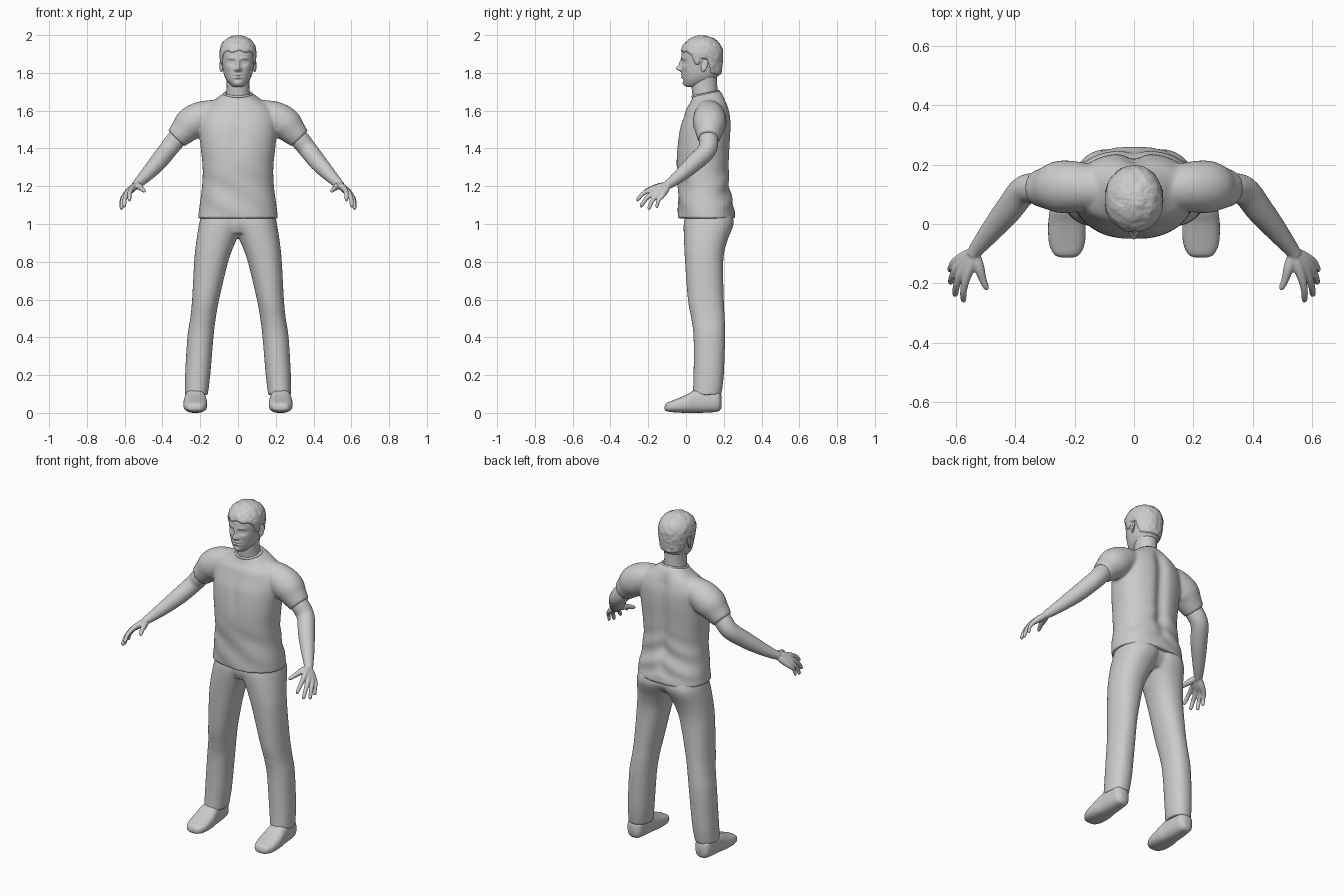
import bpy, bmesh, math
from mathutils import Vector, noise

if "Cube" in bpy.data.objects:
    bpy.data.objects.remove(bpy.data.objects["Cube"])


def spline(pts, k=6):
    """Catmull-Rom interpolation of equal-length tuples."""
    p = [pts[0]] + list(pts) + [pts[-1]]
    out = []
    for i in range(1, len(p) - 2):
        for s in range(k):
            t = s / k
            out.append([0.5 * (2 * b + (c - a) * t + (2 * a - 5 * b + 4 * c - d) * t * t
                        + (3 * b - a - 3 * c + d) * t ** 3)
                        for a, b, c, d in zip(p[i - 1], p[i], p[i + 1], p[i + 2])])
    return out + [list(pts[-1])]


def ring(c, a, b, n, p=2.0):
    """Superellipse ring round c with half axes a and b."""
    out = []
    for i in range(n):
        t = 2 * math.pi * i / n
        u, v = math.cos(t), math.sin(t)
        out.append(c + a * math.copysign(abs(u) ** (2 / p), u) + b * math.copysign(abs(v) ** (2 / p), v))
    return out


def loft(bm, rings):
    vs = [[bm.verts.new(q) for q in r] for r in rings]
    n = len(vs[0])
    for r, s in zip(vs, vs[1:]):
        for i in range(n):
            bm.faces.new((r[i], r[(i + 1) % n], s[(i + 1) % n], s[i]))
    bm.faces.new(vs[0][::-1])
    bm.faces.new(vs[-1])


def column(bm, sections, n=64, p=2.3, k=6):
    """Upright loft from (z, x0, x1, y_front, y_back)."""
    loft(bm, [ring(Vector(((x0 + x1) / 2, (f + b) / 2, z)), Vector(((x1 - x0) / 2, 0, 0)),
                   Vector((0, (b - f) / 2, 0)), n, p) for z, x0, x1, f, b in spline(sections, k)])


def tube(bm, path, side=1, n=20):
    """Round loft along (x, y, z, radius)."""
    pts = spline(path, 5)
    cs = [Vector((side * x, y, z)) for x, y, z, r in pts]
    rings = []
    for i, c in enumerate(cs):
        q = (cs[min(i + 1, len(cs) - 1)] - cs[max(i - 1, 0)]).to_track_quat('Z', 'Y')
        r = pts[i][3]
        rings.append(ring(c, q @ Vector((r, 0, 0)), q @ Vector((0, r, 0)), n))
    loft(bm, rings)


def finish(name, bm, voxel=0, smooth=0):
    bmesh.ops.recalc_face_normals(bm, faces=bm.faces)
    for f in bm.faces:
        f.smooth = True
    me = bpy.data.meshes.new(name)
    bm.to_mesh(me)
    bm.free()
    ob = bpy.data.objects.new(name, me)
    bpy.context.collection.objects.link(ob)
    if voxel:
        m = ob.modifiers.new("fuse", 'REMESH')
        m.mode, m.voxel_size, m.use_smooth_shade = 'VOXEL', voxel, True
    if smooth:
        m = ob.modifiers.new("soften", 'SMOOTH')
        m.factor, m.iterations = 0.5, smooth
    return ob


def gauss(x, s):
    return math.exp(-(x / s) ** 2)


def step(a, b, x):
    t = min(1, max(0, (x - a) / (b - a)))
    return t * t * (3 - 2 * t)


# shirt: torso plus sleeves, with spine groove, chest and waist folds
bm = bmesh.new()
torso = [(1.03, .212, -.04, .262), (1.1, .203, -.042, .252), (1.2, .19, -.042, .235), (1.3, .187, -.05, .232),
         (1.4, .197, -.048, .235), (1.5, .205, -.035, .24), (1.57, .2, -.012, .238), (1.62, .175, .005, .225),
         (1.66, .115, .025, .2), (1.69, .075, .035, .178)]
column(bm, [(z, -w, w, f, b) for z, w, f, b in torso], n=96)
for v in bm.verts:
    x, y, z = v.co
    if y > .1:
        v.co.y -= .022 * gauss(x, .035) * step(1.08, 1.25, z) * step(1.68, 1.6, z)
        v.co.y += .005 * math.sin(z * 55 + abs(x) * 25) * step(1.4, 1.15, z) * step(1.04, 1.1, z)
    else:
        v.co.y += .008 * gauss(x, .03) * gauss(z - 1.47, .1)
        v.co.y += .003 * math.sin(z * 40 + x * 25) * step(1.35, 1.2, z)
    v.co.z += .2 * (y - .1) * step(1.6, 1.68, z)
for s in (-1, 1):
    tube(bm, [(.1, .12, 1.59, .07), (.19, .125, 1.565, .085), (.25, .125, 1.53, .088),
              (.29, .122, 1.49, .073), (.328, .12, 1.452, .059)], s, 32)
finish("shirt", bm, .008, 4)

# neckband
bpy.ops.mesh.primitive_torus_add(major_segments=48, minor_segments=10, major_radius=.072, minor_radius=.007,
                                 location=(0, .104, 1.688), rotation=(math.atan(.2), 0, 0))
band = bpy.context.object
band.name = "neckband"
band.scale = (1, .97, 1)
bpy.ops.object.shade_smooth()

# trousers
bm = bmesh.new()
leg = [(.095, .16, .281, .035, .187), (.2, .147, .28, .04, .2), (.4, .13, .268, .04, .207),
       (.5, .118, .253, .028, .205), (.6, .1, .243, .01, .2), (.8, .052, .232, -.005, .197),
       (.9, .015, .222, -.01, .215), (1., -.03, .206, -.012, .252), (1.06, -.04, .19, 0, .24)]
for s in (-1, 1):
    column(bm, [(z, s * a, s * b, f, k) for z, a, b, f, k in leg], n=48, p=2.2)
column(bm, [(.95, -.1, .1, .01, .2), (1., -.15, .15, -.006, .235), (1.06, -.16, .16, 0, .235)])
finish("trousers", bm, .008, 4)

# shoes
shoe = [(-.113, .018, .018, .035), (-.103, .042, .009, .052), (-.065, .06, .003, .068), (0, .063, 0, .095),
        (.05, .057, 0, .122), (.12, .051, .002, .13), (.17, .044, .008, .12), (.187, .022, .025, .09)]
for s, side in ((-1, "right"), (1, "left")):
    bm = bmesh.new()
    loft(bm, [ring(Vector((s * .226, y, (a + b) / 2)), Vector((w, 0, 0)), Vector((0, 0, (b - a) / 2)), 36, 2.6)
              for y, w, a, b in spline(shoe)])
    finish(side + "_shoe", bm)

# arms and hands: tubes fused into one skin
arm = [(.28, .122, 1.5, .045), (.325, .12, 1.45, .051), (.372, .112, 1.392, .049), (.425, .045, 1.325, .046),
       (.48, -.022, 1.265, .037), (.525, -.078, 1.22, .027), (.545, -.105, 1.203, .022)]
fingers = [((.566, -.185, 1.183), (.575, -.262, 1.125), .0115), ((.585, -.17, 1.166), (.604, -.242, 1.092), .012),
           ((.598, -.15, 1.155), (.619, -.2, 1.078), .0115), ((.604, -.127, 1.147), (.622, -.157, 1.087), .010)]
for s, side in ((-1, "right"), (1, "left")):
    bm = bmesh.new()
    tube(bm, arm, s, 28)
    for knuckle, tip, r in fingers:
        k, t = Vector(knuckle), Vector(tip)
        mid = k.lerp(t, .5) + Vector((.004, -.004, .006))
        tube(bm, [(.535, -.092, 1.21, .016), (*k.lerp(Vector((.535, -.092, 1.21)), .5), .019), (*k, r + .003),
                  (*mid, r), (*k.lerp(t, .92), r * .85), (*t, r * .4)], s, 12)
    tube(bm, [(.535, -.1, 1.208, .016), (.522, -.145, 1.198, .018), (.51, -.185, 1.187, .013),
              (.498, -.213, 1.176, .010), (.494, -.222, 1.173, .005)], s, 12)
    finish(side + "_arm", bm, .004, 3)

# neck
bm = bmesh.new()
column(bm, [(1.64, -.075, .075, .04, .175), (1.69, -.062, .062, .033, .168), (1.74, -.06, .06, .03, .165),
            (1.8, -.062, .062, .04, .165)], n=40, p=2)
finish("neck", bm)

# head: skull loft with features pushed out of or into the face
skull = [(1.725, .022, .005, .06), (1.735, .038, -.008, .1), (1.76, .06, -.016, .145), (1.79, .074, -.02, .175),
         (1.83, .082, -.022, .183), (1.87, .087, -.024, .187), (1.91, .089, -.022, .187), (1.945, .08, -.006, .175),
         (1.97, .06, .02, .15), (1.985, .032, .05, .115), (1.99, .012, .07, .095)]
# (x, z, x size, z size, forward push)
features = [(0, 1.822, .012, .013, .026), (0, 1.845, .009, .024, .014), (.013, 1.816, .008, .008, .009),
            (.034, 1.855, .02, .013, -.012), (.034, 1.855, .012, .007, .007), (.034, 1.877, .022, .007, .005),
            (0, 1.791, .022, .005, .008), (0, 1.776, .018, .006, .008), (0, 1.784, .024, .0025, -.004),
            (0, 1.764, .02, .005, -.003), (0, 1.742, .018, .011, .006), (.05, 1.83, .02, .02, .004)]


def skull_mesh():
    b = bmesh.new()
    column(b, [(z, -w, w, f, k) for z, w, f, k in skull], n=128, p=2.15, k=9)
    bmesh.ops.recalc_face_normals(b, faces=b.faces)
    b.normal_update()
    return b


bm = skull_mesh()
for v in bm.verts:
    x, y, z = v.co
    if y < .06:
        v.co.y -= step(.06, .01, y) * sum(d * gauss(abs(x) - fx, sx) * gauss(z - fz, sz)
                                          for fx, fz, sx, sz, d in features)
finish("head", bm)

# hair: swollen skull copy kept above a hairline that runs from fringe to nape
hairline = [(-.1, 1.918), (0, 1.913), (.03, 1.89), (.05, 1.845), (.068, 1.845), (.082, 1.878), (.115, 1.872),
            (.132, 1.8), (.3, 1.765)]


def above(co):
    for (y0, z0), (y1, z1) in zip(hairline, hairline[1:]):
        if co.y <= y1:
            line = z0 + (z1 - z0) * (co.y - y0) / (y1 - y0)
            break
    return co.z - line - .005 * math.sin(co.x * 90 + 1) * step(.06, 0, co.y)


bm = skull_mesh()
low = []
for v in bm.verts:
    h = above(v.co)
    if h < -.012:
        low.append(v)
    tuft = .003 * noise.noise(v.co * Vector((45, 45, 22)).x) + .0015 * noise.noise(v.co * 110)
    v.co += v.normal * (-.004 + (.0125 + tuft) * step(-.006, .006, h))
bmesh.ops.delete(bm, geom=low, context='VERTS')
finish("hair", bm)

# ears: dished ovals
for s, side in ((-1, "right"), (1, "left")):
    bm = bmesh.new()
    bmesh.ops.create_uvsphere(bm, u_segments=24, v_segments=16, radius=1)
    for v in bm.verts:
        x, y, z = v.co
        dish = .5 * gauss(math.hypot(y + .2, z - .1), .5) if x > 0 else 0
        v.co = (s * (.088 + .009 * (x - dish) + .006 * y), .096 + .018 * y * (1 + .25 * z) + .006 * z, 1.838 + .034 * z)
    finish(side + "_ear", bm)
